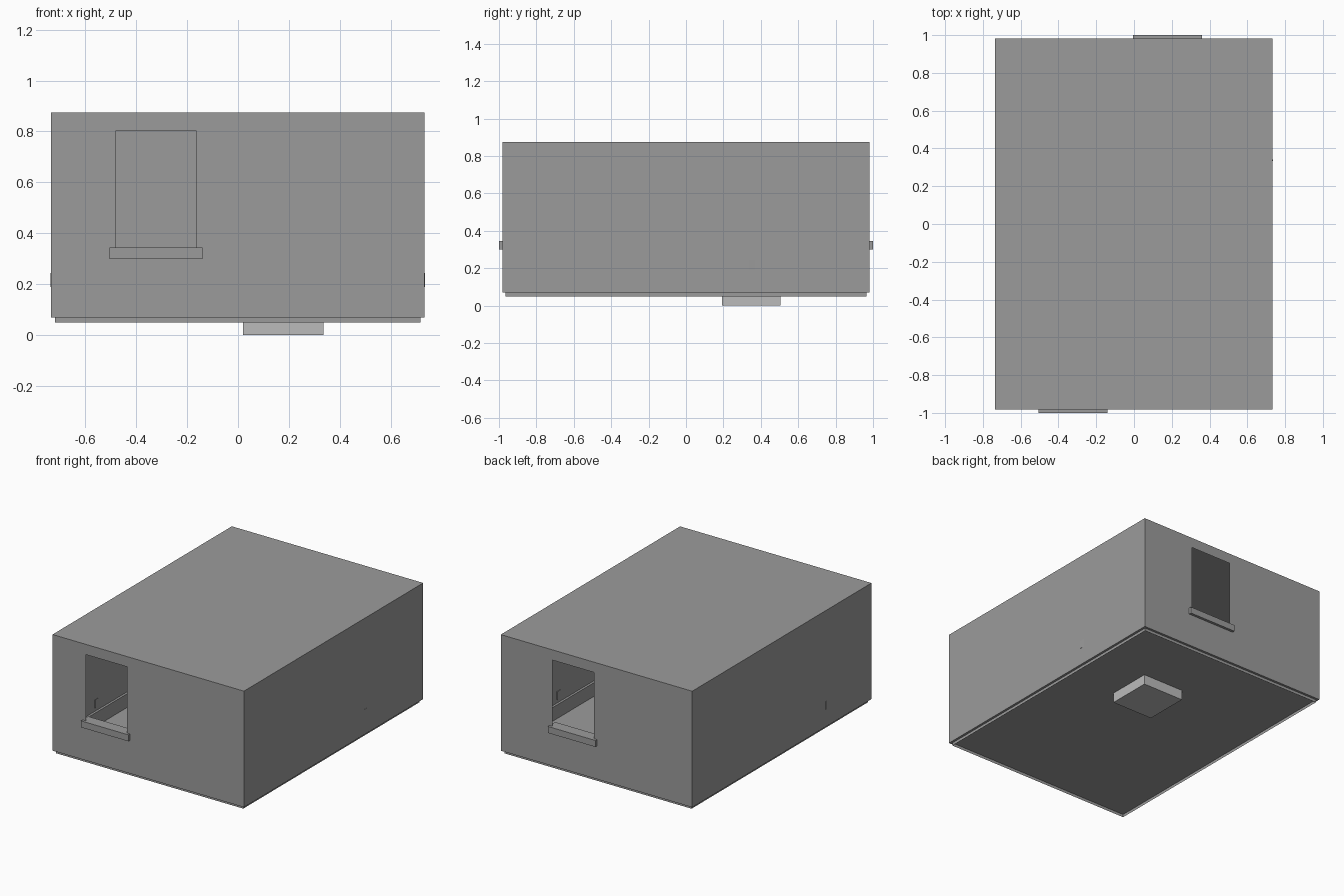
import bpy, bmesh
from math import radians
from mathutils import Matrix, Vector

if "Cube" in bpy.data.objects:
    bpy.data.objects.remove(bpy.data.objects["Cube"])

X0, X1, Y, Z0, Z1 = -0.735, 0.733, 0.982, 0.07, 0.875   # room shell limits
GAP, SKIRT_Z0, SKIRT_Z1 = 0.016, 0.05, 0.165
WIN_Z = (0.345, 0.804)
FRONT_X, BACK_X = (-0.48, -0.165), (0.02, 0.335)


def grey(name, v):
    mat = bpy.data.materials.new(name)
    mat.diffuse_color = (v, v, v, 1)
    mat.use_nodes = True
    mat.node_tree.nodes["Principled BSDF"].inputs["Base Color"].default_value = mat.diffuse_color
    return mat


DARK, LIGHT = grey("dark_grey", 0.33), grey("mid_grey", 0.5)


def finish(name, bm, mat=DARK):
    mesh = bpy.data.meshes.new(name)
    bm.to_mesh(mesh)
    bm.free()
    mesh.materials.append(mat)
    ob = bpy.data.objects.new(name, mesh)
    bpy.context.collection.objects.link(ob)
    return ob


def box(name, x, y, z, turn=0.0, mat=DARK):
    bm = bmesh.new()
    lo, hi = Vector((x[0], y[0], z[0])), Vector((x[1], y[1], z[1]))
    m = (Matrix.Translation((lo + hi) / 2) @ Matrix.Rotation(radians(turn), 4, 'Z')
         @ Matrix.Diagonal((*(hi - lo), 1)))
    bmesh.ops.create_cube(bm, size=1, matrix=m)
    return finish(name, bm, mat)


def quad(bm, pts):
    bm.faces.new([bm.verts.new(p) for p in pts])


def ring(inset, z):
    a, b, c = X0 + inset, X1 - inset, Y - inset
    return [(a, -c, z), (b, -c, z), (b, c, z), (a, c, z)]


# Thin room shell: side walls, ceiling, and end walls with a window hole
bm = bmesh.new()
for x in (X0, X1):
    quad(bm, [(x, -Y, Z0), (x, Y, Z0), (x, Y, Z1), (x, -Y, Z1)])
quad(bm, ring(0, Z1))
for y, win in ((-Y, FRONT_X), (Y, BACK_X)):
    xs, zs = (X0, *win, X1), (Z0, *WIN_Z, Z1)
    for i in range(3):
        for j in range(3):
            if (i, j) != (1, 1):
                quad(bm, [(xs[i], y, zs[j]), (xs[i + 1], y, zs[j]),
                          (xs[i + 1], y, zs[j + 1]), (xs[i], y, zs[j + 1])])
bmesh.ops.remove_doubles(bm, verts=bm.verts, dist=1e-5)
bmesh.ops.dissolve_limit(bm, angle_limit=0.01, verts=bm.verts, edges=bm.edges)
bmesh.ops.recalc_face_normals(bm, faces=bm.faces)
finish("room_walls", bm)

# Thin floor sheet, and the block hanging under it
bm = bmesh.new()
quad(bm, ring(0, Z0))
finish("floor", bm)
box("under_floor_block", (0.02, 0.335), (0.193, 0.504), (0.0, Z0 - 0.001), mat=LIGHT)

# Skirting: ledge from the wall, then a thin face reaching just below the floor
bm = bmesh.new()
loops = [ring(0, SKIRT_Z1), ring(GAP, SKIRT_Z1), ring(GAP, SKIRT_Z0)]
for a, b in zip(loops, loops[1:]):
    for i in range(4):
        j = (i + 1) % 4
        quad(bm, [a[i], a[j], b[j], b[i]])
bmesh.ops.remove_doubles(bm, verts=bm.verts, dist=1e-5)
finish("skirting", bm)

# Window sills, running through the wall
for side, win, y in (("front", FRONT_X, (-1.0, -0.92)), ("back", BACK_X, (0.92, 1.0))):
    box("window_sill_" + side, (win[0] - 0.025, win[1] + 0.025), y, (0.30, WIN_Z[0]))

# Small socket plates, slightly askew in the side walls
box("socket_left", (X0 - 0.001, X0 + 0.003), (-0.52, -0.48), (0.19, 0.245), 3)
box("socket_right", (X1 - 0.004, X1 + 0.001), (0.333, 0.37), (0.19, 0.245), 3)
